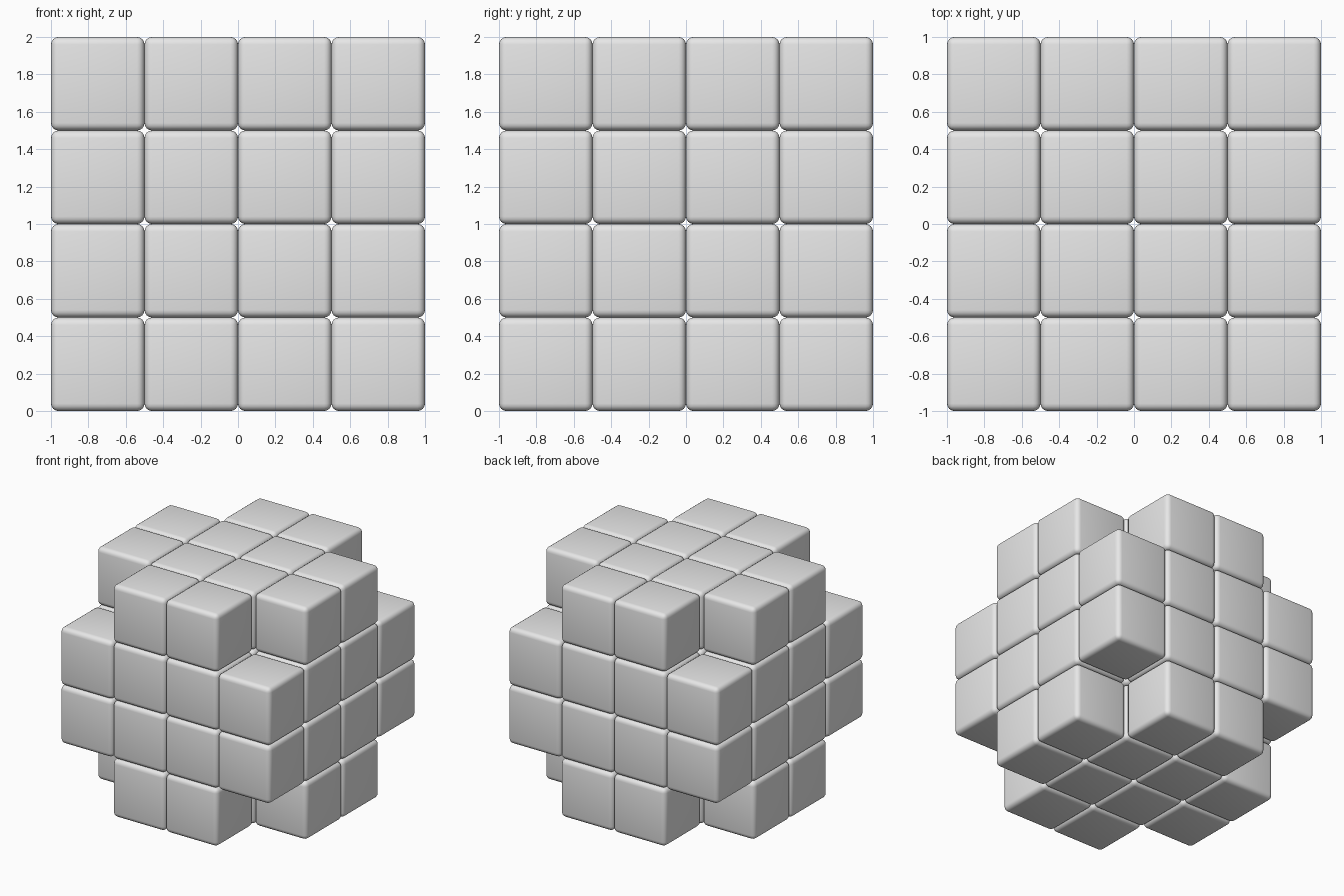
import bpy
import bmesh

default_cube = bpy.data.objects.get("Cube")
if default_cube:
    bpy.data.objects.remove(default_cube, do_unlink=True)

COUNT = 4      # blocks along each side
PITCH = 0.5    # block size and spacing
RADIUS = 0.04  # rounding of the block edges

# One plain grey material
grey = bpy.data.materials.new("light_grey")
grey.use_nodes = True
colour = (0.8, 0.8, 0.8, 1)
grey.diffuse_color = colour
grey.node_tree.nodes["Principled BSDF"].inputs["Base Color"].default_value = colour

# Rounded block shared by every position
block_mesh = bpy.data.meshes.new("rounded_block")
bm = bmesh.new()
bmesh.ops.create_cube(bm, size=PITCH)
bmesh.ops.bevel(bm, geom=bm.edges[:], offset=RADIUS, offset_type='OFFSET',
                segments=4, profile=0.5, affect='EDGES')
for face in bm.faces:
    face.smooth = True
bm.to_mesh(block_mesh)
bm.free()
block_mesh.materials.append(grey)

# Cubic stack of blocks with the eight corner blocks left out
ends = (0, COUNT - 1)
middle = (COUNT - 1) / 2
for i in range(COUNT):
    for j in range(COUNT):
        for k in range(COUNT):
            if i in ends and j in ends and k in ends:
                continue
            block = bpy.data.objects.new(f"block_{i}_{j}_{k}", block_mesh)
            block.location = ((i - middle) * PITCH,
                              (j - middle) * PITCH,
                              (k + 0.5) * PITCH)
            bpy.context.collection.objects.link(block)
